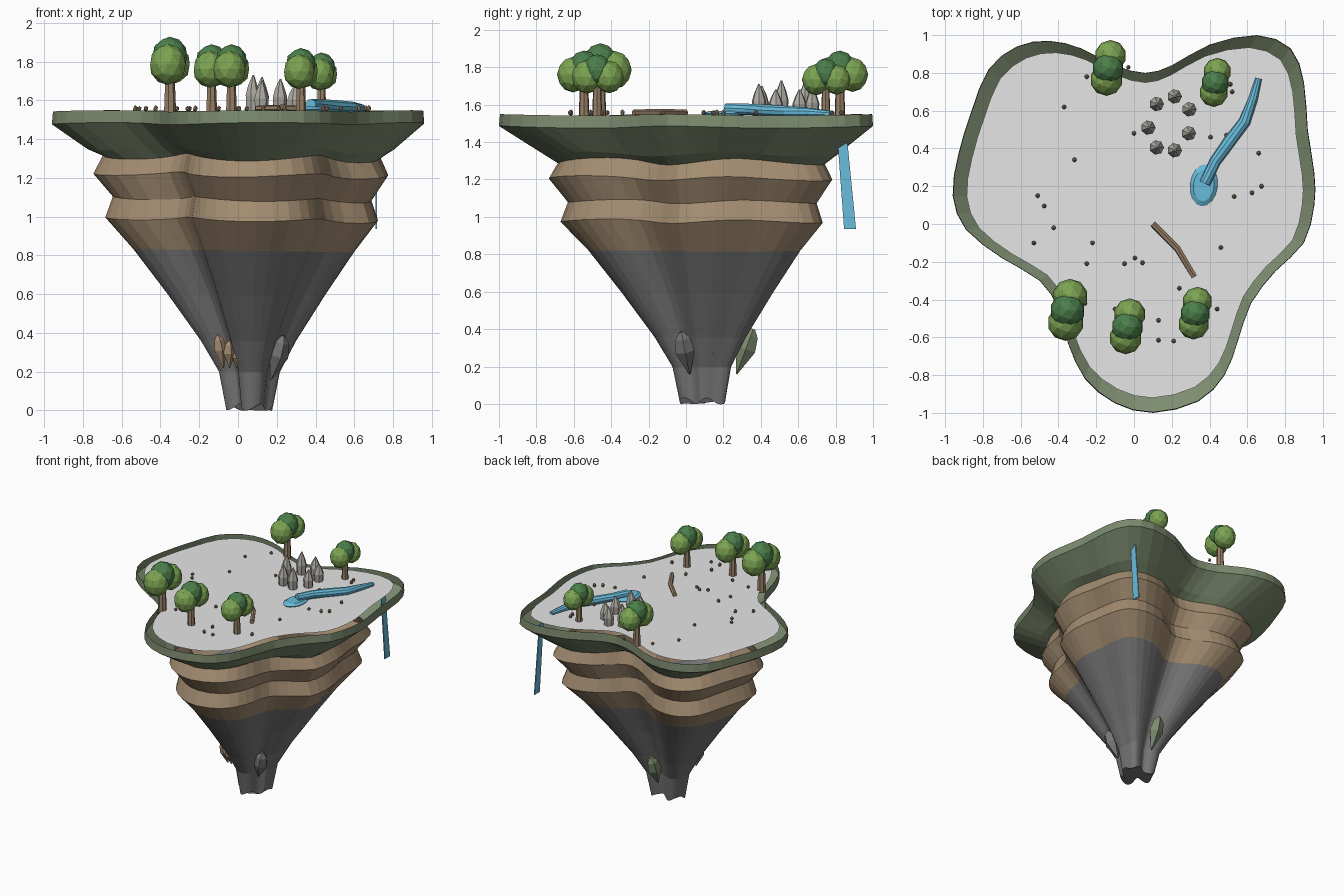
import bpy, bmesh, math, random
from mathutils import Vector, Matrix

if "Cube" in bpy.data.objects:
    bpy.data.objects.remove(bpy.data.objects["Cube"])
random.seed(4)

def mat(name, r, g, b):
    m = bpy.data.materials.new(name)
    m.diffuse_color = (r, g, b, 1)
    m.use_nodes = True
    m.node_tree.nodes["Principled BSDF"].inputs["Base Color"].default_value = m.diffuse_color
    return m

GROUND = mat("pale ground", .79, .79, .79)
MOSS = mat("moss green", .205, .262, .16)
EARTH = mat("earth brown", .37, .265, .165)
ROCK = mat("dark rock", .18, .18, .18)
WOOD = mat("wood brown", .32, .22, .14)
LEAF = mat("light leaf", .20, .37, .085)
LEAF2 = mat("dark leaf", .07, .21, .07)
STONE = mat("standing stone", .43, .41, .37)
WATER = mat("water blue", .14, .50, .70)

def finish(bm, name, mats):
    me = bpy.data.meshes.new(name)
    bm.to_mesh(me)
    bm.free()
    for m in mats:
        me.materials.append(m)
    ob = bpy.data.objects.new(name, me)
    bpy.context.collection.objects.link(ob)
    return ob

def loft(bm, rings, start=True, end=True, bands=None):
    """Skin a list of closed rings, with optional end caps."""
    vs = [[bm.verts.new(p) for p in r] for r in rings]
    n = len(vs[0])
    for k in range(len(vs) - 1):
        for i in range(n):
            j = (i + 1) % n
            f = bm.faces.new((vs[k][i], vs[k][j], vs[k + 1][j], vs[k + 1][i]))
            f.material_index = bands[k] if bands else 0
    if start:
        bm.faces.new(vs[0][::-1])
    if end:
        f = bm.faces.new(vs[-1])
        f.material_index = bands[-1] if bands else 0

def circle(c, r, n, d=Vector((0, 0, 1))):
    q = Vector((0, 0, 1)).rotation_difference(d)
    return [Vector(c) + q @ Vector((r * math.cos(2 * math.pi * i / n), r * math.sin(2 * math.pi * i / n), 0))
            for i in range(n)]

def tube(bm, pts, radii, n):
    pts = [Vector(p) for p in pts]
    rings = []
    for i, p in enumerate(pts):
        d = (pts[min(i + 1, len(pts) - 1)] - pts[max(i - 1, 0)]).normalized()
        rings.append(circle(p, radii[i], n, d))
    loft(bm, rings)

# ---- island outline, smoothed through a few points
OUT = [(-.96, .15), (-.93, .37), (-.86, .6), (-.77, .82), (-.62, .94), (-.45, .97), (-.28, .93), (-.1, .84),
       (.06, .80), (.2, .84), (.4, .95), (.65, 1.0), (.83, .93), (.9, .75), (.92, .5), (.955, .27), (.955, .1),
       (.9, -.1), (.75, -.25), (.62, -.42), (.55, -.62), (.48, -.8), (.34, -.94), (.1, -1.0), (-.1, -.95),
       (-.26, -.82), (-.35, -.63), (-.4, -.45), (-.5, -.3), (-.7, -.18), (-.89, -.03)]
OUT = [Vector(p) for p in OUT]
n = len(OUT)
edge = []
for i in range(n):
    a, b, c, d = (OUT[(i + k) % n] for k in (-1, 0, 1, 2))
    edge += [b, (9 * (b + c) - a - d) / 16]
C = Vector((.07, .1))

def ring(z, s, wob=0, crease=0):
    """Outline scaled about C; crease deepens the notches only."""
    out = []
    for p in edge:
        v = p - C
        a = math.atan2(v.y, v.x)
        k = s * min(1, v.length / .86) ** crease
        g = .022 if crease else 0
        q = Vector((C.x + v.x * k * (1 + g), C.y + v.y * k * (1 - g)))
        out.append((q.x, q.y, z + wob * math.sin(5 * a + 9 * s) - g * .7 * q.x))
    return out

# ---- floating island body: open moss skirt, earth strata, tapering rock
prof = [(1.545, .995, .004, 0), (1.48, 1, .006, 0), (1.345, .805, .012, .1), (1.305, .73, .018, .3),
        (1.215, .775, .012, .3), (1.09, .68, .01, .35), (.985, .717, .01, .35), (.825, .58, 0, .4),
        (.6, .415, 0, .5), (.36, .25, 0, .5), (.2, .16, 0, .5), (.018, .124, .018, .5)]
bm = bmesh.new()
loft(bm, [ring(*p) for p in prof], start=False, bands=[0, 0, 0, 1, 1, 1, 1, 2, 2, 2, 2])
bmesh.ops.recalc_face_normals(bm, faces=bm.faces)
low = min(bm.faces, key=lambda f: f.calc_center_median().z)
if low.normal.z > 0:
    bmesh.ops.reverse_faces(bm, faces=bm.faces)
finish(bm, "island_body", [MOSS, EARTH, ROCK])

# ---- ground plate inside the rim
bm = bmesh.new()
mid = bm.verts.new((C.x, C.y, 1.545))
rim = [bm.verts.new(p) for p in ring(1.545, .928)]
for i in range(len(rim)):
    bm.faces.new((mid, rim[i], rim[(i + 1) % len(rim)]))
bmesh.ops.recalc_face_normals(bm, faces=bm.faces)
if bm.faces[:][0].normal.z < 0:
    bmesh.ops.reverse_faces(bm, faces=bm.faces)
finish(bm, "ground", [GROUND])

# ---- trees: trunk and three faceted leaf balls
def tree(x, y, s):
    bm = bmesh.new()
    loft(bm, [circle((x, y, 1.53), .033 * s, 7), circle((x, y, 1.54 + .22 * s), .024 * s, 7)])
    finish(bm, "tree_trunk", [WOOD])
    for dx, dy, dz, r, m in ((.014, .075, .245, .093, LEAF), (0, 0, .286, .093, LEAF2), (-.01, -.065, .245, .096, LEAF)):
        bm = bmesh.new()
        bmesh.ops.create_icosphere(bm, subdivisions=2, radius=r * s, matrix=Matrix.Translation(
            (x + dx * s, y + dy * s, 1.54 + dz * s)) @ Matrix.Diagonal((1, 1, 1.1, 1)))
        finish(bm, "tree_leaves", [m])

for t in ((-.352, -.458, 1), (-.035, -.545, .9), (.324, -.475, .85), (-.137, .823, .9), (.43, .747, .79)):
    tree(*t)

# ---- ring of pointed standing stones
bm = bmesh.new()
for x, y, h in ((.12, .635, .17), (.215, .675, .14), (.293, .607, .13), (.29, .48, .13),
                (.215, .39, .16), (.12, .405, .15), (.075, .51, .18)):
    loft(bm, [circle((x, y, 1.535), .034, 7), circle((x, y, 1.545 + h * .45), .039, 7),
              circle((x, y, 1.545 + h * .72), .026, 7), circle((x + .004, y, 1.55 + h), .004, 7)])
finish(bm, "standing_stones", [STONE])

# ---- fallen log
bm = bmesh.new()
tube(bm, [(.10, 0, 1.557), (.23, -.13, 1.56), (.32, -.28, 1.557)], (.017, .018, .017), 6)
finish(bm, "fallen_log", [WOOD])

# ---- pond, stream and waterfall
bm = bmesh.new()
M = Matrix.Translation((.37, .205, 1.545)) @ Matrix.Rotation(-.12, 4, 'Z') @ Matrix.Diagonal((.65, 1, 1, 1))
loft(bm, [[M @ p for p in circle((0, 0, z), r, 16)] for z, r in ((-.005, .1), (.008, .112), (.022, .085))])
finish(bm, "pond", [WATER])
bm = bmesh.new()
tube(bm, [(.375, .215, 1.577), (.43, .33, 1.575), (.50, .43, 1.57), (.585, .54, 1.562), (.63, .66, 1.557),
          (.66, .77, 1.55)], (.03, .031, .033, .032, .026, .018), 10)
finish(bm, "stream", [WATER])
bm = bmesh.new()
loft(bm, [[(x + dx, y + dy, z) for dx, dy in ((-.004, 0), (.004, 0), (.004, w), (-.004, w))]
          for x, y, z, w in ((.714, .845, .935, .064), (.708, .805, 1.48, .05))])
finish(bm, "waterfall", [WATER])

# ---- scattered pebbles
PEB = [(-.37, .62), (-.25, .78), (-.03, .83), (-.315, .34), (-.51, .15), (-.475, .095), (-.425, -.02), (-.53, -.1),
       (-.22, -.1), (-.25, -.21), (-.05, -.21), (.005, -.18), (.045, -.205), (0, .48), (.46, -.125), (.24, -.34),
       (.44, -.45), (.13, -.51), (.13, -.615), (.21, -.62), (.405, .46), (.49, .47), (.66, .375), (.675, .2),
       (.625, .165), (.53, .145), (.52, .7), (.51, .74), (-.1, -.45), (-.26, -.42)]
bm = bmesh.new()
for x, y in PEB:
    bmesh.ops.create_icosphere(bm, subdivisions=1, radius=.013, matrix=Matrix.Translation((x, y, 1.557))
                               @ Matrix.Diagonal((1, 1, random.uniform(1, 1.5), 1)))
finish(bm, "pebbles", [WOOD])

# ---- crystals leaning along the lower rock
def crystal(name, m, low, top, r):
    a, b = Vector(low), Vector(top)
    bm = bmesh.new()
    tube(bm, [a, a.lerp(b, .55), a.lerp(b, .85), b], (r * .08, r, r * .75, r * .2), 5)
    finish(bm, name, [m])

crystal("rock_crystal", ROCK, (.17, .02, .16), (.235, -.025, .385), .055)
crystal("moss_crystal", MOSS, (.06, .27, .16), (.06, .36, .40), .055)
crystal("moss_crystal_small", MOSS, (.225, .14, .245), (.24, .14, .305), .022)
for x, dx, h in ((-.075, -.03, .17), (-.045, 0, .14), (-.005, .01, .1), (.03, .015, .09)):
    crystal("earth_crystal", EARTH, (x, -.02, .22), (x + dx, -.05, .22 + h), .036)
